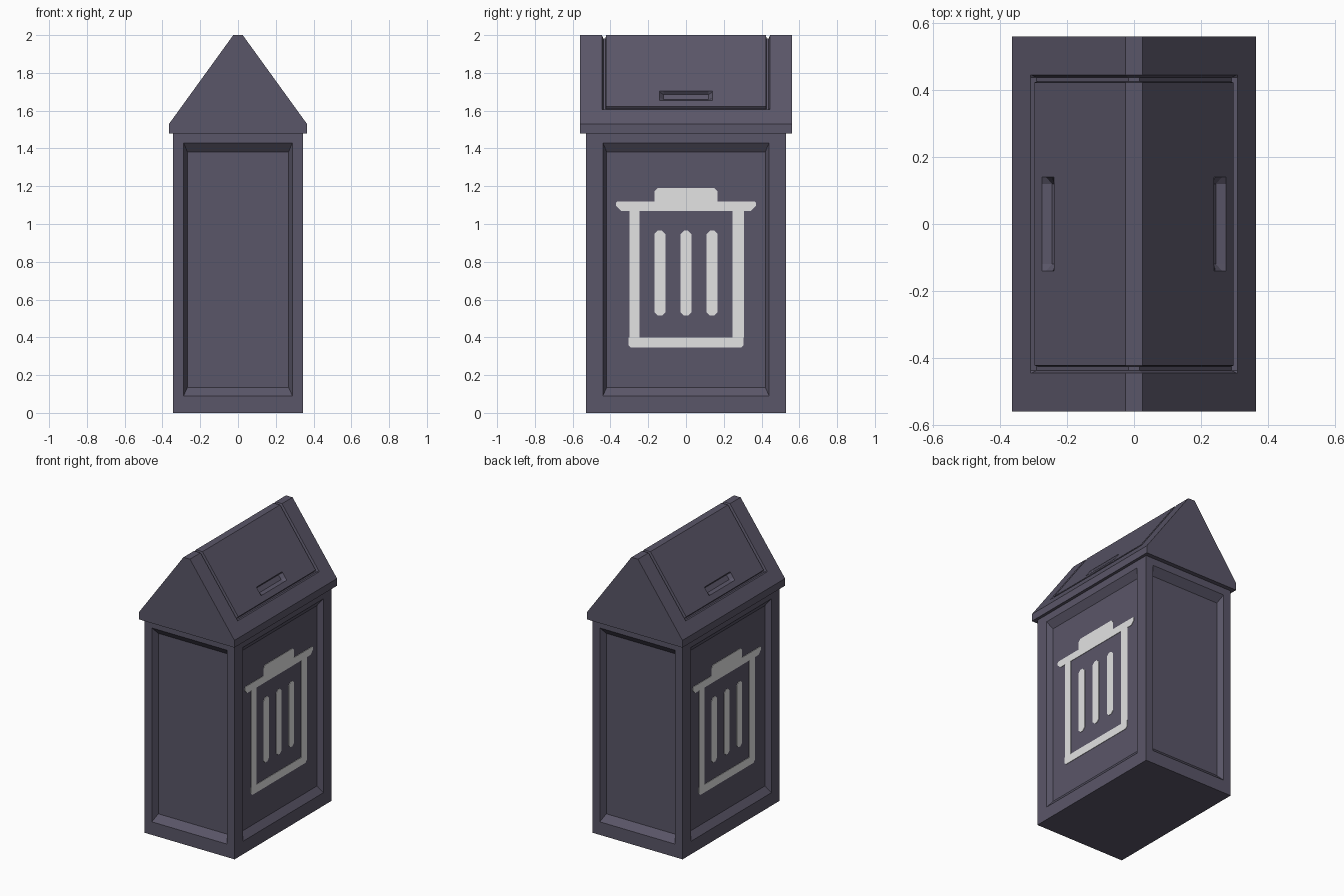
import bpy, bmesh
from mathutils import Vector

if "Cube" in bpy.data.objects:
    bpy.data.objects.remove(bpy.data.objects["Cube"])


def material(name, rgb):
    m = bpy.data.materials.new(name)
    m.diffuse_color = (*rgb, 1)
    m.use_nodes = True
    m.node_tree.nodes["Principled BSDF"].inputs["Base Color"].default_value = m.diffuse_color
    return m


BIN = material("dark grey plastic", (0.102, 0.093, 0.138))
WHITE = material("light sign paint", (0.77, 0.77, 0.77))


def finish(name, bm, mat):
    bmesh.ops.remove_doubles(bm, verts=bm.verts, dist=1e-5)
    bmesh.ops.recalc_face_normals(bm, faces=bm.faces)
    me = bpy.data.meshes.new(name)
    bm.to_mesh(me)
    bm.free()
    me.materials.append(mat)
    ob = bpy.data.objects.new(name, me)
    bpy.context.collection.objects.link(ob)
    return ob


def loft(bm, rings, caps=(True, True)):
    loops = [[bm.verts.new(p) for p in r] for r in rings]
    for a, b in zip(loops, loops[1:]):
        for i in range(len(a)):
            j = (i + 1) % len(a)
            bm.faces.new((a[i], a[j], b[j], b[i]))
    for wanted, loop in zip(caps, (loops[0], loops[-1])):
        if wanted:
            bm.faces.new(loop)


# Body: box whose four sides carry a sunken, bevelled panel
HX, HY, TOP = 0.345, 0.53, 1.48
bm = bmesh.new()


def panel(to_world, half, inner, depth):
    def ring(h, z0, z1, d):
        return [to_world(u, z, d) for u, z in ((-h, z0), (h, z0), (h, z1), (-h, z1))]
    loft(bm, [ring(half, 0, TOP, 0), ring(inner, 0.09, 1.43, 0),
              ring(inner - 0.02, 0.135, 1.382, depth)], (False, True))


for s in (-1, 1):
    panel(lambda u, z, d: (u, s * (HY - d), z), HX, 0.288, 0.042)
    panel(lambda u, z, d: (s * (HX - d), u, z), HY, 0.44, 0.035)
for z in (0, TOP):
    bm.faces.new([bm.verts.new((x, y, z)) for x, y in
                  ((-HX, -HY), (HX, -HY), (HX, HY), (-HX, HY))])
finish("bin_body", bm, BIN)

# Lid: gabled profile lofted along y, with a door groove and grip recesses
EAVE, RIDGE = Vector((0.365, 1.53)), Vector((0.025, 2.0))
SLOPE = RIDGE - EAVE
NORMAL = Vector((SLOPE.y, -SLOPE.x)).normalized()
GROOVE, GRIP = 0.018, 0.022


def on_slope(x, depth=0):
    return EAVE + SLOPE * ((EAVE.x - x) / -SLOPE.x) - NORMAL * depth


def section(y, depths, ridge_drop=0):
    xs = (0.31, 0.306, 0.301, 0.298, 0.275, 0.263, 0.243, 0.239)
    half = [Vector((0.365, 1.48)), EAVE]
    half += [on_slope(x, d) for x, d in zip(xs, depths)]
    half.append(Vector((RIDGE.x - ridge_drop * 0.5, RIDGE.y - ridge_drop)))
    return ([(p.x, y, p.y) for p in half]
            + [(-p.x, y, p.y) for p in reversed(half)])


g, h = GROOVE, GRIP
plain = (0,) * 8
sunk = (0,) + (g,) * 7
door = (0, g, g, 0, 0, 0, 0, 0)
grip = (0, g, g, 0, 0, h, h, 0)
half_sections = [(0.56, plain, 0), (0.445, plain, 0), (0.438, sunk, g),
                 (0.426, sunk, g), (0.423, door, 0), (0.14, door, 0),
                 (0.12, grip, 0)]
rings = [section(-y, d, r) for y, d, r in half_sections]
rings += [section(y, d, r) for y, d, r in reversed(half_sections)]
bm = bmesh.new()
loft(bm, rings)
finish("gabled_lid", bm, BIN)

# Painted waste pictogram: thin plates on both long side panels
def rect(y0, y1, z0, z1, bottom=0.0, top=0.0):
    pts = [(y0 + bottom, z0), (y1 - bottom, z0), (y1, z0 + bottom), (y1, z1 - top),
           (y1 - top, z1), (y0 + top, z1), (y0, z1 - top), (y0, z0 + bottom)]
    return list(dict.fromkeys(pts))


shapes = [
    rect(-0.305, 0.305, 0.345, 0.40, 0.015),      # base
    rect(-0.30, -0.245, 0.40, 1.07),              # walls
    rect(0.245, 0.308, 0.40, 1.07),
    rect(-0.37, 0.37, 1.07, 1.12, 0.025, 0.006),  # rim
    rect(-0.167, 0.167, 1.12, 1.19, 0, 0.018),    # handle
]
shapes += [rect(c - 0.029, c + 0.029, 0.515, 0.965, 0.018, 0.018) for c in (-0.138, 0, 0.138)]

for side, s in (("right", 1), ("left", -1)):
    bm = bmesh.new()
    x0 = HX - 0.035
    for shape in shapes:
        loft(bm, [[(s * x, s * y, z) for y, z in shape] for x in (x0 - 0.001, x0 + 0.003)])
    finish("waste_pictogram_" + side, bm, WHITE)
